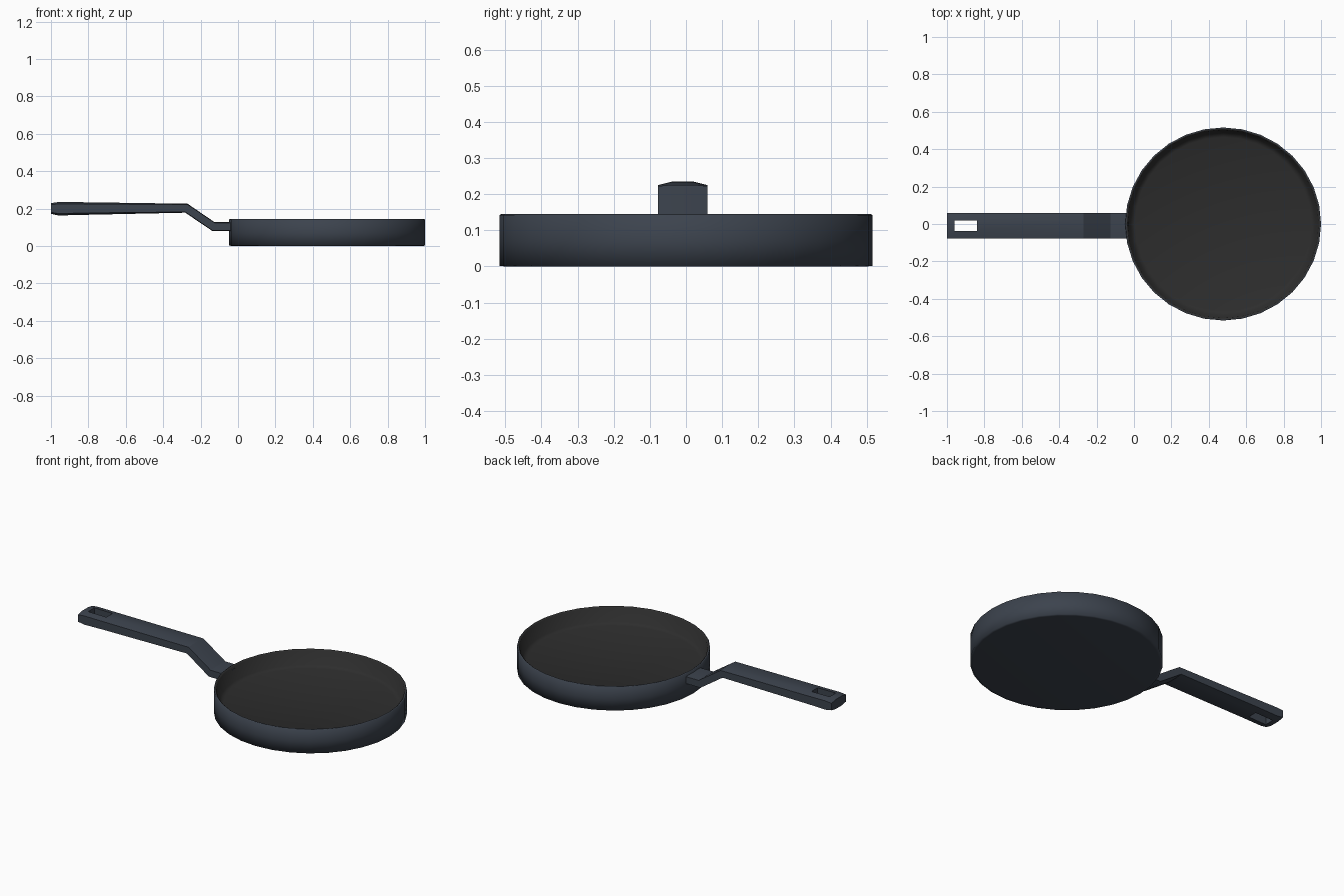
import bpy, bmesh, math

if "Cube" in bpy.data.objects:
    bpy.data.objects.remove(bpy.data.objects["Cube"])


def material(name, rgb):
    m = bpy.data.materials.new(name)
    m.diffuse_color = (*rgb, 1)
    m.use_nodes = True
    m.node_tree.nodes["Principled BSDF"].inputs["Base Color"].default_value = m.diffuse_color
    return m


shell = material("blue grey metal", (0.045, 0.056, 0.075))
coating = material("dark grey coating", (0.026, 0.026, 0.026))


def finish(bm, name, mats, angle):
    bmesh.ops.recalc_face_normals(bm, faces=bm.faces)
    me = bpy.data.meshes.new(name)
    bm.to_mesh(me)
    bm.free()
    for m in mats:
        me.materials.append(m)
    ob = bpy.data.objects.new(name, me)
    bpy.context.collection.objects.link(ob)
    bpy.ops.object.select_all(action='DESELECT')
    ob.select_set(True)
    bpy.context.view_layer.objects.active = ob
    bpy.ops.object.shade_smooth_by_angle(angle=math.radians(angle))
    return ob


# Pan: lathed profile (radius fraction, height), rim and inside are coated
N, CX, RX, RY = 32, 0.4765, 0.5235, 0.516
profile = [(0.97, 0), (1, 0.002), (1, 0.07), (1, 0.142), (0.99, 0.145),
           (0.975, 0.138), (0.945, 0.06), (0.90, 0.05)]
bm = bmesh.new()
rings = []
for r, z in profile:
    rings.append([bm.verts.new((CX + RX * r * math.cos(2 * math.pi * i / N),
                                RY * r * math.sin(2 * math.pi * i / N), z))
                  for i in range(N)])
for k in range(len(rings) - 1):
    a, b = rings[k], rings[k + 1]
    for i in range(N):
        j = (i + 1) % N
        f = bm.faces.new((a[i], a[j], b[j], b[i]))
        f.material_index = 1 if k >= 4 else 0
bm.faces.new(rings[0])
bm.faces.new(rings[-1]).material_index = 1
finish(bm, "pan", [shell, coating], 100)

# Handle: stations along x with (x, bottom z, top z, crown height)
stations = [(-1.0, 0.172, 0.229, 0.008), (-0.96, 0.163, 0.235, 0.01),
            (-0.84, 0.166, 0.234, 0.01), (-0.27, 0.178, 0.226, 0.004),
            (-0.125, 0.08, 0.127, 0.003), (-0.03, 0.08, 0.127, 0.003)]
ys = [-0.078, -0.038, 0.02, 0.06]
bm = bmesh.new()
top, bot = [], []
for x, z0, z1, c in stations:
    # the lower edge of the bend sits slightly further back
    xb = x - 0.012 if -0.5 < x < -0.1 else x
    side = [c, 0, 0, c]
    top.append([bm.verts.new((x, y, z1 - d)) for y, d in zip(ys, side)])
    bot.append([bm.verts.new((xb, y, z0 + d)) for y, d in zip(ys, side)])
last = len(stations) - 1
for i in range(last):
    for j in range(3):
        if (i, j) == (1, 1):  # hanging hole
            continue
        for g in (top, bot):
            bm.faces.new((g[i][j], g[i + 1][j], g[i + 1][j + 1], g[i][j + 1]))


def wall(p, q):
    bm.faces.new((top[p[0]][p[1]], top[q[0]][q[1]],
                  bot[q[0]][q[1]], bot[p[0]][p[1]]))


for i in range(last):
    wall((i, 0), (i + 1, 0))
    wall((i, 3), (i + 1, 3))
for j in range(3):
    wall((0, j), (0, j + 1))
    wall((last, j), (last, j + 1))
# hole walls
for p, q in (((1, 1), (2, 1)), ((2, 1), (2, 2)), ((2, 2), (1, 2)), ((1, 2), (1, 1))):
    wall(p, q)
finish(bm, "handle", [shell], 30)
